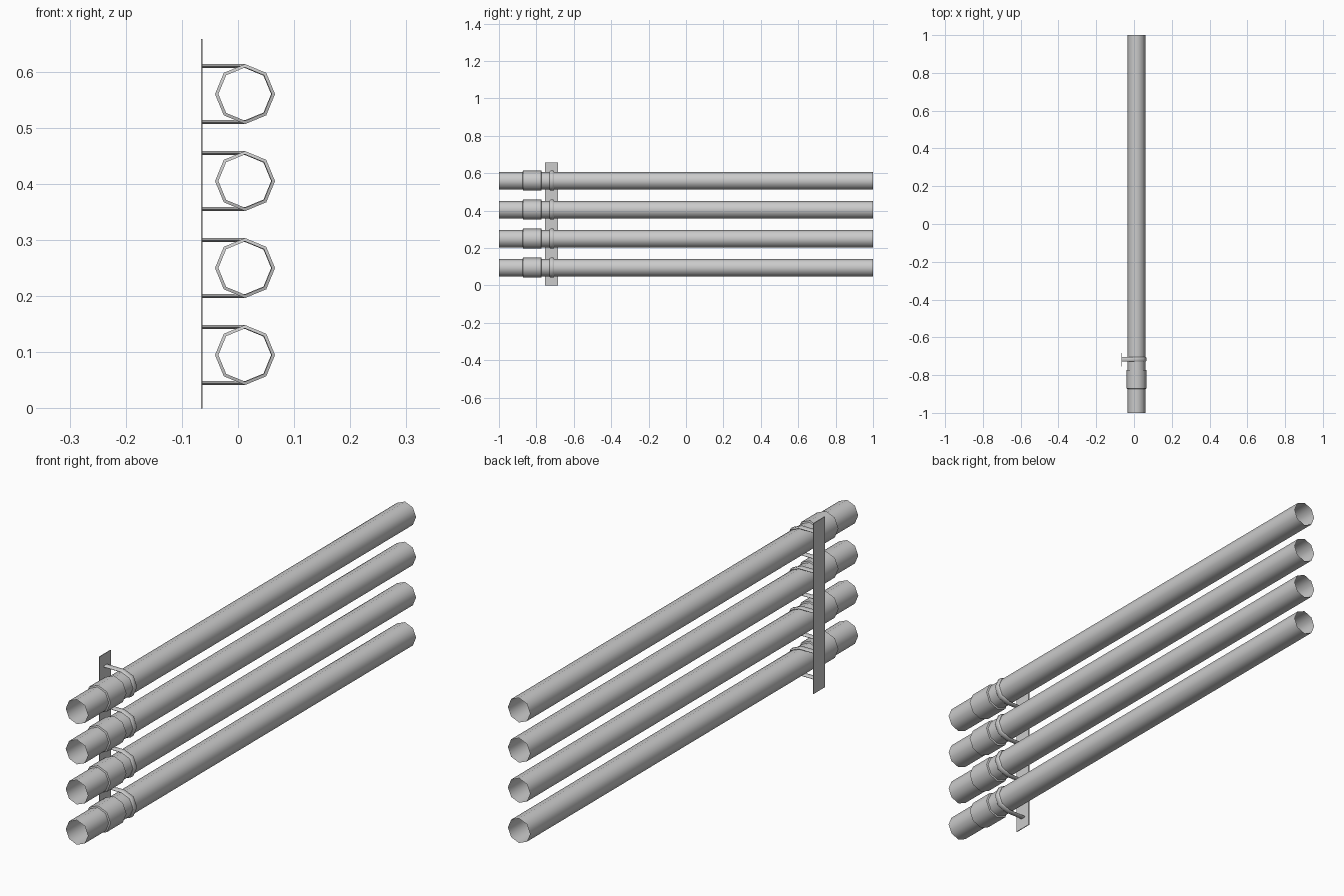
import bpy, bmesh
from math import cos, sin, pi

if "Cube" in bpy.data.objects:
    bpy.data.objects.remove(bpy.data.objects["Cube"])

CX = 0.0125                          # pipe axis
CENTRES = [0.095, 0.25, 0.405, 0.56]  # pipe heights
R_PIPE, R_OUT, R_IN = 0.0475, 0.0535, 0.0465
STRAP_Y = -0.717


def make_object(name, bm, smooth=None):
    bmesh.ops.recalc_face_normals(bm, faces=bm.faces)
    me = bpy.data.meshes.new(name)
    bm.to_mesh(me)
    bm.free()
    ob = bpy.data.objects.new(name, me)
    bpy.context.collection.objects.link(ob)
    if smooth:
        bpy.context.view_layer.objects.active = ob
        ob.select_set(True)
        bpy.ops.object.shade_smooth_by_angle(angle=smooth)
        ob.select_set(False)
    return ob


def bridge(bm, a, b, closed=True):
    n = len(a)
    for i in range(n if closed else n - 1):
        j = (i + 1) % n
        bm.faces.new((a[i], a[j], b[j], b[i]))


def octagon_tube(name, cz, profile):
    # eight-sided open sleeve along y from (y, radius) pairs
    bm = bmesh.new()
    rings = [[bm.verts.new((CX + r * cos(k * pi / 4), y, cz + r * sin(k * pi / 4)))
              for k in range(8)] for y, r in profile]
    for a, b in zip(rings, rings[1:]):
        bridge(bm, a, b)
    return make_object(name, bm, 0.9)


def u_strap(name, cz):
    # flattened six-sided section swept from plate, round the pipe, back to plate
    mid = (R_OUT + R_IN) / 2
    section = [(-0.012, mid), (-0.008, R_OUT), (0.008, R_OUT),
               (0.012, mid), (0.008, R_IN), (-0.008, R_IN)]
    angles = [pi / 2 - k * pi / 4 for k in range(5)]
    bm = bmesh.new()

    def ring(fn):
        return [bm.verts.new((fn(r)[0], STRAP_Y + y, cz + fn(r)[1])) for y, r in section]

    rings = [ring(lambda r: (-0.066, r))]
    for a in angles:
        rings.append(ring(lambda r: (CX + r * cos(a), r * sin(a))))
    rings.append(ring(lambda r: (-0.066, -r)))
    for a, b in zip(rings, rings[1:]):
        bridge(bm, a, b)
    bm.faces.new(rings[0])
    bm.faces.new(rings[-1])
    return make_object(name, bm, 0.9)


for i, cz in enumerate(CENTRES, 1):
    # long open pipe
    octagon_tube(f"pipe_{i}", cz, [(-1, R_PIPE), (1, R_PIPE)])
    # coupling sleeve with stepped ends
    octagon_tube(f"coupling_{i}", cz, [(-0.873, R_PIPE), (-0.871, R_OUT),
                                       (-0.774, R_OUT), (-0.772, R_PIPE)])
    # bracket strap
    u_strap(f"strap_{i}", cz)

# wall plate
bm = bmesh.new()
bmesh.ops.create_cube(bm, size=1)
for v in bm.verts:
    v.co = (-0.0645 + v.co.x * 0.003, -0.719 + v.co.y * 0.07, 0.329 + v.co.z * 0.658)
make_object("wall_plate", bm)
